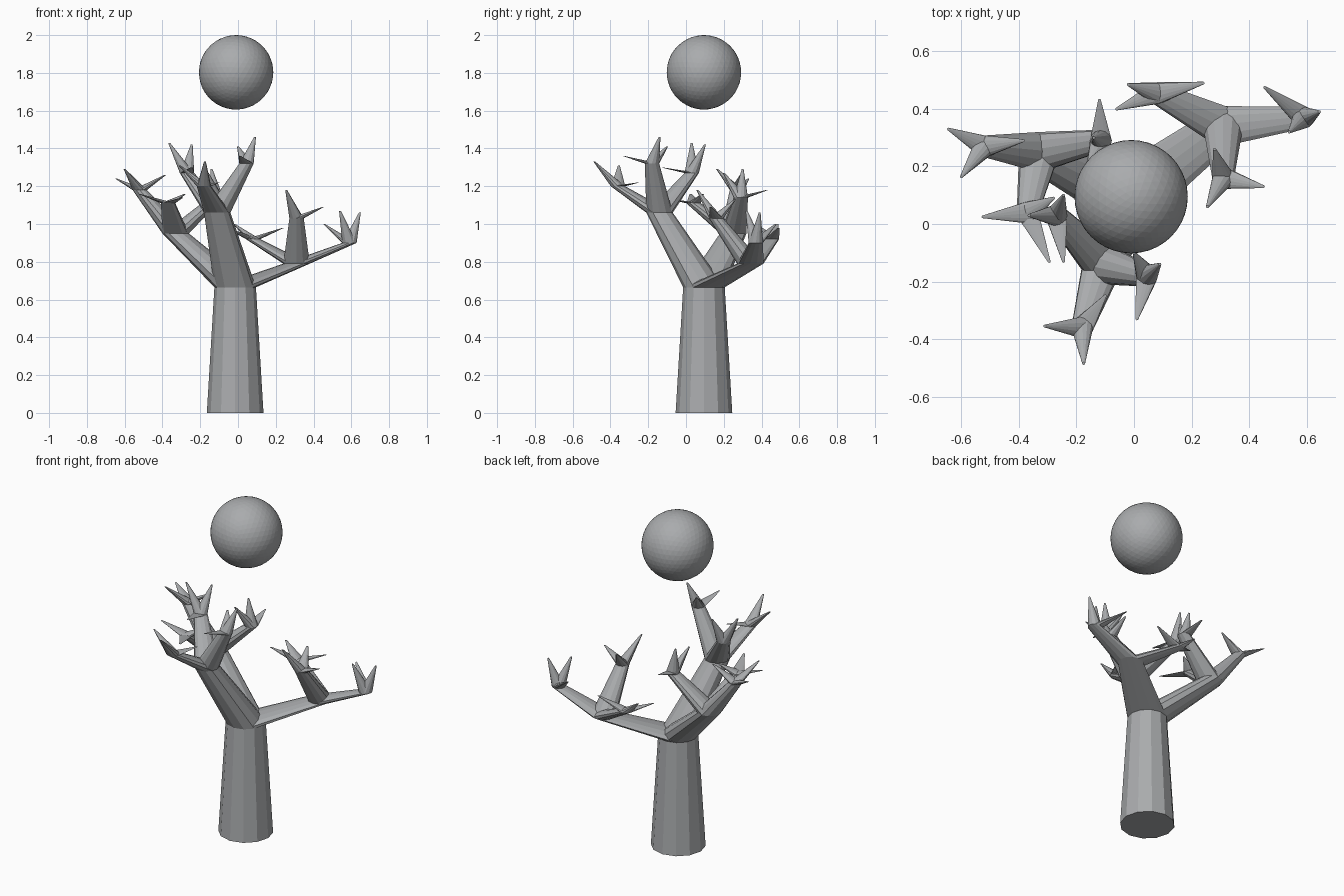
import bpy
import bmesh
from math import cos, sin, tau
from mathutils import Vector

default_cube = bpy.data.objects.get("Cube")
if default_cube:
    bpy.data.objects.remove(default_cube, do_unlink=True)

SIDES = 12
TRUNK_BASE = Vector((-0.015, 0.095, 0))
TRUNK_TOP = Vector((-0.015, 0.095, 0.665))
# Radius of the horizontal ring that ends each generation of branch
BASE_RADIUS, TRUNK_RADIUS, LIMB_RADIUS, BRANCH_RADIUS, TIP_RADIUS = 0.15, 0.11, 0.07, 0.038, 0.005

grey = bpy.data.materials.new("plain grey")
grey.use_nodes = True
grey_colour = (0.4, 0.41, 0.42, 1)
grey.diffuse_color = grey_colour
grey.node_tree.nodes["Principled BSDF"].inputs["Base Color"].default_value = grey_colour


def add_ring(bm, centre, radius):
    """A horizontal ring of vertices."""
    angles = [tau * i / SIDES for i in range(SIDES)]
    return [bm.verts.new(centre + Vector((cos(a), sin(a), 0)) * radius) for a in angles]


def add_segment(bm, start, start_radius, end, end_radius):
    """A tapering, sheared tube between two horizontal rings."""
    lower = add_ring(bm, start, start_radius)
    upper = add_ring(bm, end, end_radius)
    for i in range(SIDES):
        j = (i + 1) % SIDES
        bm.faces.new((lower[i], lower[j], upper[j], upper[i]))
    bm.faces.new(lower[::-1])
    bm.faces.new(upper)


def make_object(name, bm):
    mesh = bpy.data.meshes.new(name)
    bm.to_mesh(mesh)
    bm.free()
    mesh.materials.append(grey)
    obj = bpy.data.objects.new(name, mesh)
    bpy.context.collection.objects.link(obj)
    return obj


def make_limb(name, limb_end, branches):
    """One limb that splits into branches, each splitting into pointed twigs."""
    bm = bmesh.new()
    limb_end = Vector(limb_end)
    add_segment(bm, TRUNK_TOP, TRUNK_RADIUS, limb_end, LIMB_RADIUS)
    for branch_end, twig_tips in branches:
        branch_end = Vector(branch_end)
        add_segment(bm, limb_end, LIMB_RADIUS, branch_end, BRANCH_RADIUS)
        for tip in twig_tips:
            add_segment(bm, branch_end, BRANCH_RADIUS, Vector(tip), TIP_RADIUS)
    return make_object(name, bm)


# Trunk
trunk_mesh = bmesh.new()
add_segment(trunk_mesh, TRUNK_BASE, BASE_RADIUS, TRUNK_TOP, TRUNK_RADIUS)
make_object("trunk", trunk_mesh)

# Limb leaning to the front
make_limb("front_limb", (-0.11, -0.14, 1.06), [
    ((0.045, -0.18, 1.32), [(0.09, -0.14, 1.46), (0.01, -0.33, 1.36), (0, -0.1, 1.41)]),
    ((-0.18, -0.36, 1.2), [(-0.31, -0.355, 1.31), (-0.175, -0.485, 1.33), (-0.1, -0.25, 1.22)]),
    ((-0.27, 0.03, 1.27), [(-0.365, 0.03, 1.43), (-0.245, 0.1, 1.42), (-0.245, -0.13, 1.3)]),
])

# Limb leaning to the right
make_limb("right_limb", (-0.33, 0.25, 0.95), [
    ((-0.52, 0.27, 1.18), [(-0.645, 0.33, 1.24), (-0.6, 0.165, 1.29), (-0.385, 0.29, 1.26)]),
    ((-0.37, 0.04, 1.11), [(-0.525, 0.025, 1.16), (-0.295, -0.13, 1.14), (-0.28, 0.09, 1.16)]),
    ((-0.115, 0.29, 1.14), [(-0.12, 0.43, 1.18), (-0.14, 0.3, 1.29), (-0.16, 0.2, 1.27)]),
])

# Limb leaning to the back left
make_limb("left_limb", (0.31, 0.34, 0.79), [
    ((0.59, 0.37, 0.9), [(0.645, 0.39, 1.06), (0.455, 0.475, 1), (0.54, 0.32, 1.07)]),
    ((0.08, 0.455, 0.92), [(0.24, 0.49, 0.98), (-0.06, 0.4, 0.98), (-0.02, 0.485, 1)]),
    ((0.31, 0.16, 1.03), [(0.255, 0.06, 1.18), (0.45, 0.13, 1.09), (0.28, 0.26, 1.13)]),
])

# Ball floating above the branches
ball_mesh = bmesh.new()
bmesh.ops.create_icosphere(ball_mesh, subdivisions=4, radius=0.197)
ball = make_object("floating_ball", ball_mesh)
ball.location = (-0.01, 0.095, 1.803)
